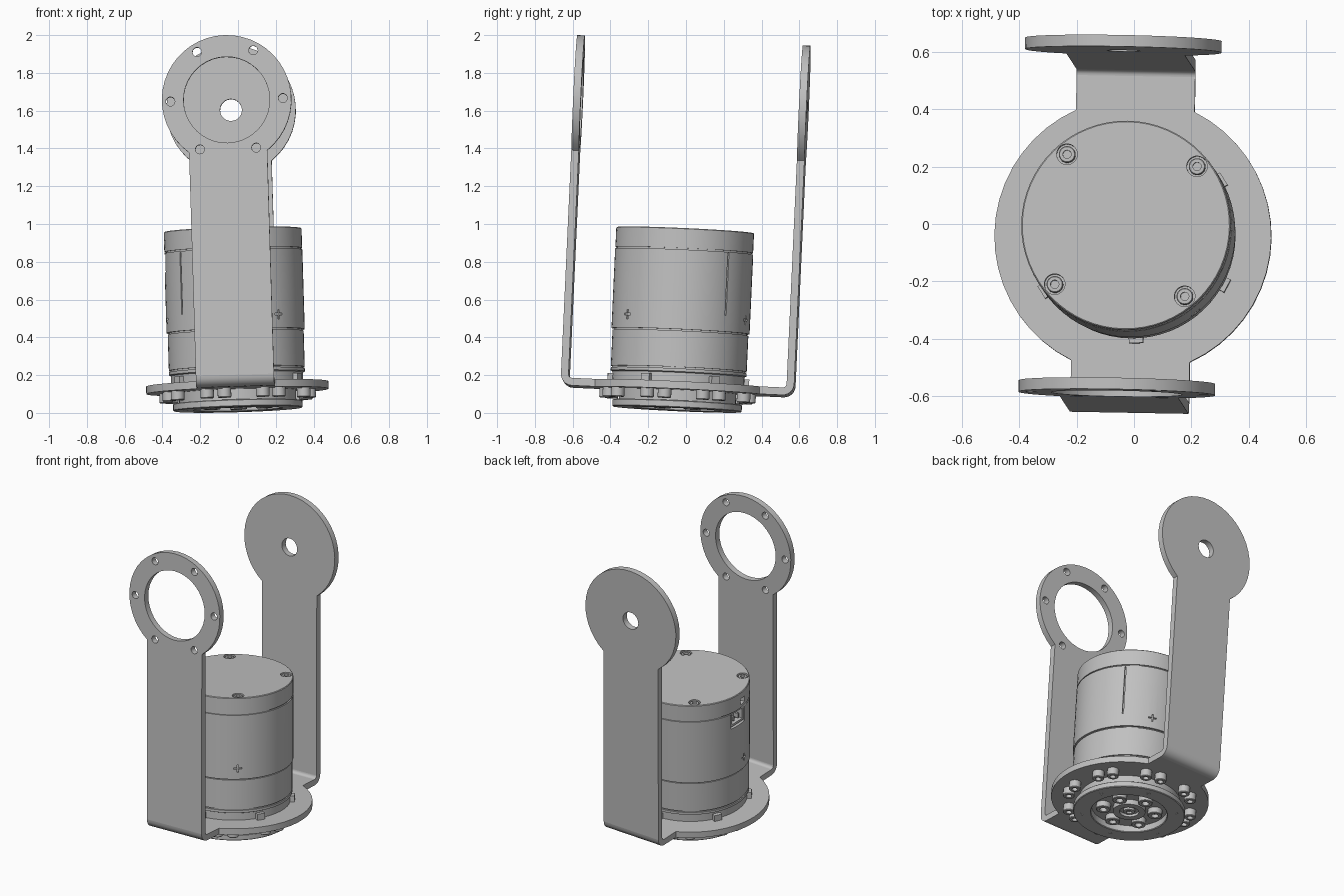
import bpy, bmesh
from math import sin, cos, pi, radians, acos, degrees
from mathutils import Matrix, Vector

cube = bpy.data.objects.get("Cube")
if cube:
    bpy.data.objects.remove(cube)

# Single metal colour
metal = bpy.data.materials.new("light_grey_metal")
metal.use_nodes = True
grey = (0.53, 0.53, 0.53, 1)
metal.diffuse_color = grey
metal.node_tree.nodes["Principled BSDF"].inputs["Base Color"].default_value = grey

# Whole assembly leans slightly
up = Vector((-0.03, 0.046, 1)).normalized()
back = Vector((0.018, 1, 0))
back = (back - up * back.dot(up)).normalized()
side = back.cross(up)
LEAN = Matrix.Translation((0, -0.048, 0.019)) @ Matrix((side, back, up)).transposed().to_4x4()

parts = []


def finish(name, bm):
    bmesh.ops.remove_doubles(bm, verts=bm.verts, dist=1e-5)
    bmesh.ops.recalc_face_normals(bm, faces=bm.faces)
    mesh = bpy.data.meshes.new(name)
    bm.to_mesh(mesh)
    bm.free()
    mesh.materials.append(metal)
    ob = bpy.data.objects.new(name, mesh)
    bpy.context.collection.objects.link(ob)
    ob.matrix_world = LEAN
    parts.append(ob)
    return ob


def lathe(bm, profile, segs=48, matrix=Matrix()):
    """Revolve (radius, height) points about z."""
    verts = [bm.verts.new((r, 0, z)) for r, z in profile]
    edges = [bm.edges.new(p) for p in zip(verts, verts[1:])]
    res = bmesh.ops.spin(bm, geom=verts + edges, cent=(0, 0, 0), axis=(0, 0, 1),
                         angle=2 * pi, steps=segs, use_duplicate=False)
    new = set(verts) | {v for v in bm.verts if not v.tag}
    for v in new:
        v.co = matrix @ v.co
        v.tag = True
    return res


def box(bm, size, matrix):
    made = bmesh.ops.create_cube(bm, size=1, matrix=matrix @ Matrix.Diagonal((*size, 1)))
    for v in made["verts"]:
        v.tag = True


def polar(angle, radius, z):
    """Frame at an angle around the axis, local x pointing outward."""
    return Matrix.Rotation(radians(angle), 4, 'Z') @ Matrix.Translation((radius, 0, z))


def arc(cx, cy, r, a0, a1, n):
    return [(cx + r * cos(radians(a0 + (a1 - a0) * i / n)),
             cy + r * sin(radians(a0 + (a1 - a0) * i / n))) for i in range(n + 1)]


def circle(cx, cy, r, n=32):
    return arc(cx, cy, r, 0, 360, n)[:-1]


def sheet(name, loops, thickness, matrix):
    """Flat sheet with holes, from 2D loops, centred on its thickness."""
    cu = bpy.data.curves.new(name, 'CURVE')
    cu.dimensions, cu.fill_mode, cu.extrude = '2D', 'BOTH', thickness / 2
    for loop in loops:
        sp = cu.splines.new('POLY')
        sp.points.add(len(loop) - 1)
        for p, (x, y) in zip(sp.points, loop):
            p.co = (x, y, 0, 1)
        sp.use_cyclic_u = True
    tmp = bpy.data.objects.new(name + "_outline", cu)
    bpy.context.collection.objects.link(tmp)
    mesh = bpy.data.meshes.new_from_object(tmp.evaluated_get(bpy.context.evaluated_depsgraph_get()))
    bm = bmesh.new()
    bm.from_mesh(mesh)
    bm.transform(matrix)
    bpy.data.objects.remove(tmp)
    bpy.data.curves.remove(cu)
    bpy.data.meshes.remove(mesh)
    return finish(name, bm)


def screws(name, places, r, h):
    """Socket head screws, head top facing local +z."""
    bm = bmesh.new()
    s = r * 0.5
    for m in places:
        lathe(bm, [(0, h * 0.4), (s, h * 0.4), (s, h), (r * 0.9, h), (r, h * 0.92), (r, 0), (0, 0)], 18, m)
    return finish(name, bm)


# Bracket dimensions
HALF, OUT, T, BOTTOM = 0.207, 0.618, 0.04, 0.095
BEND, PLATE_R, RING_R, RING_Z = 0.06, 0.483, 0.343, 1.613
edge_y, arm_z = OUT - BEND, BOTTOM + BEND

# Base plate: disc with two tabs
a = degrees(acos(HALF / PLATE_R))
outline = (arc(0, 0, PLATE_R, -a, a, 18) + [(HALF, edge_y), (-HALF, edge_y)]
           + arc(0, 0, PLATE_R, 180 - a, 180 + a, 18) + [(-HALF, -edge_y), (HALF, -edge_y)])
sheet("bracket_base", [outline], T, Matrix.Translation((0, 0, BOTTOM + T / 2)))

# Arms with round heads: open ring at the front, closed disc at the back
a = degrees(acos(HALF / RING_R))
arm = [(-HALF, arm_z), (HALF, arm_z)] + arc(0, RING_Z, RING_R, -a, 180 + a, 36)
ring_holes = [circle(0, RING_Z, 0.228, 40)] + [
    circle(x, y, 0.024, 14) for x, y in circle(0, RING_Z, 0.298, 6)]
for name, s, holes in (("front_arm", -1, ring_holes), ("back_arm", 1, [circle(0, RING_Z, 0.058, 24)])):
    sheet(name, [arm] + holes, T,
          Matrix.Translation((0, s * (OUT - T / 2), 0)) @ Matrix.Rotation(pi / 2, 4, 'X'))
    # Rounded bend between base and arm
    bend = arc(0, 0, BEND, -90, 0, 6) + arc(0, 0, BEND - T, 0, -90, 6)
    frame = Matrix(((0, 0, 1, 0), (s, 0, 0, s * edge_y), (0, 1, 0, arm_z), (0, 0, 0, 1)))
    sheet(name + "_bend", [bend], 2 * HALF, frame)

# Motor housing with grooves
prof = [(0, 0.05), (0.31, 0.05), (0.31, 0.138), (0.35, 0.138), (0.35, 0.185), (0.36, 0.19)]
r = 0.36
for z, r_next in ((0.21, 0.36), (0.41, 0.366), (0.84, 0.365)):
    prof += [(r, z - 0.004), (r - 0.008, z - 0.004), (r - 0.008, z + 0.004), (r_next, z + 0.004)]
    r = r_next
prof += [(r, 0.946), (r - 0.004, 0.95), (0, 0.95)]
bm = bmesh.new()
lathe(bm, prof, 64)
housing = finish("motor_housing", bm)

# Cutter: counterbores, slits, cross marks and connector openings
SCREW_ANGLES = (40.7, 130.7, 220.7, 310.7)
bm = bmesh.new()
for ang in SCREW_ANGLES:
    lathe(bm, [(0, -0.04), (0.036, -0.04), (0.036, 0.04), (0, 0.04)], 24, polar(ang, 0.322, 0.95))
for ang in (41, 221):
    box(bm, (0.03, 0.008, 0.33), polar(ang, 0.366, 0.665))
for ang in (-50, 70, 190):
    for size in ((0.02, 0.05, 0.01), (0.02, 0.01, 0.05)):
        box(bm, size, polar(ang, 0.366, 0.485))
box(bm, (0.1, 0.14, 0.1), polar(180, 0.36, 0.785))
box(bm, (0.06, 0.05, 0.04), polar(188, 0.36, 0.885))
cutter = finish("housing_cutter", bm)
cutter.hide_render = True

cut = housing.modifiers.new("cut", 'BOOLEAN')
cut.object, cut.operation, cut.solver, cut.use_self = cutter, 'DIFFERENCE', 'EXACT', True
bpy.context.view_layer.update()
housing.data = bpy.data.meshes.new_from_object(
    housing.evaluated_get(bpy.context.evaluated_depsgraph_get()))
housing.modifiers.clear()
parts.remove(cutter)
bpy.data.objects.remove(cutter)

# Connector socket inside the opening
bm = bmesh.new()
for y in (-0.06, 0.06):
    box(bm, (0.04, 0.014, 0.08), polar(180, 0.335, 0.785) @ Matrix.Translation((0, y, 0)))
box(bm, (0.04, 0.12, 0.014), polar(180, 0.335, 0.75))
for y in (-0.025, 0.025):
    box(bm, (0.035, 0.012, 0.03), polar(180, 0.33, 0.785) @ Matrix.Translation((0, y, 0)))
finish("connector_socket", bm)

# Lugs around the foot of the housing
bm = bmesh.new()
for k in range(6):
    box(bm, (0.05, 0.05, 0.04), polar(-27 + 60 * k, 0.35, 0.155))
finish("housing_lugs", bm)

# Output flange: open ring with a recess and a central hub
bm = bmesh.new()
lathe(bm, [(0, 0.045), (0.233, 0.045), (0.233, 0.004), (0.237, 0), (0.339, 0), (0.343, 0.004),
           (0.343, 0.034), (0.339, 0.038), (0.31, 0.038), (0.31, 0.06), (0, 0.06)], 56)
flange = finish("output_flange", bm)
bm = bmesh.new()
lathe(bm, [(0, 0.03), (0.06, 0.03), (0.06, 0.012), (0.1, 0.012), (0.1, 0.05), (0, 0.05)], 32)
finish("output_hub", bm)

# Small threaded holes shown as thin discs on the flange face
bm = bmesh.new()
for k in range(6):
    lathe(bm, [(0, 0.001), (0.009, 0.001), (0.009, -0.001), (0.014, -0.001), (0.014, 0.002), (0, 0.002)],
          12, polar(15 + 60 * k, 0.288, 0))
finish("flange_hole_rims", bm)

# Screws
flip = Matrix.Rotation(pi, 4, 'X')
screws("top_screws", [polar(g, 0.322, 0.91) for g in SCREW_ANGLES], 0.029, 0.036)
screws("flange_screws", [polar(30 + 60 * k, 0.16, 0.046) @ flip for k in range(6)], 0.045, 0.04)
screws("hub_screw", [polar(0, 0, 0.031) @ flip], 0.035, 0.02)
screws("base_screws", [polar(-106.5 + 45 * k + d, 0.385, BOTTOM + 0.002) @ flip
                       for k in range(8) for d in (-7.2, 7.2)], 0.036, 0.05)

# Smooth shading with sharp edges kept
bpy.ops.object.select_all(action='DESELECT')
for ob in parts:
    ob.select_set(True)
bpy.context.view_layer.objects.active = housing
bpy.ops.object.shade_smooth_by_angle(angle=radians(30))
